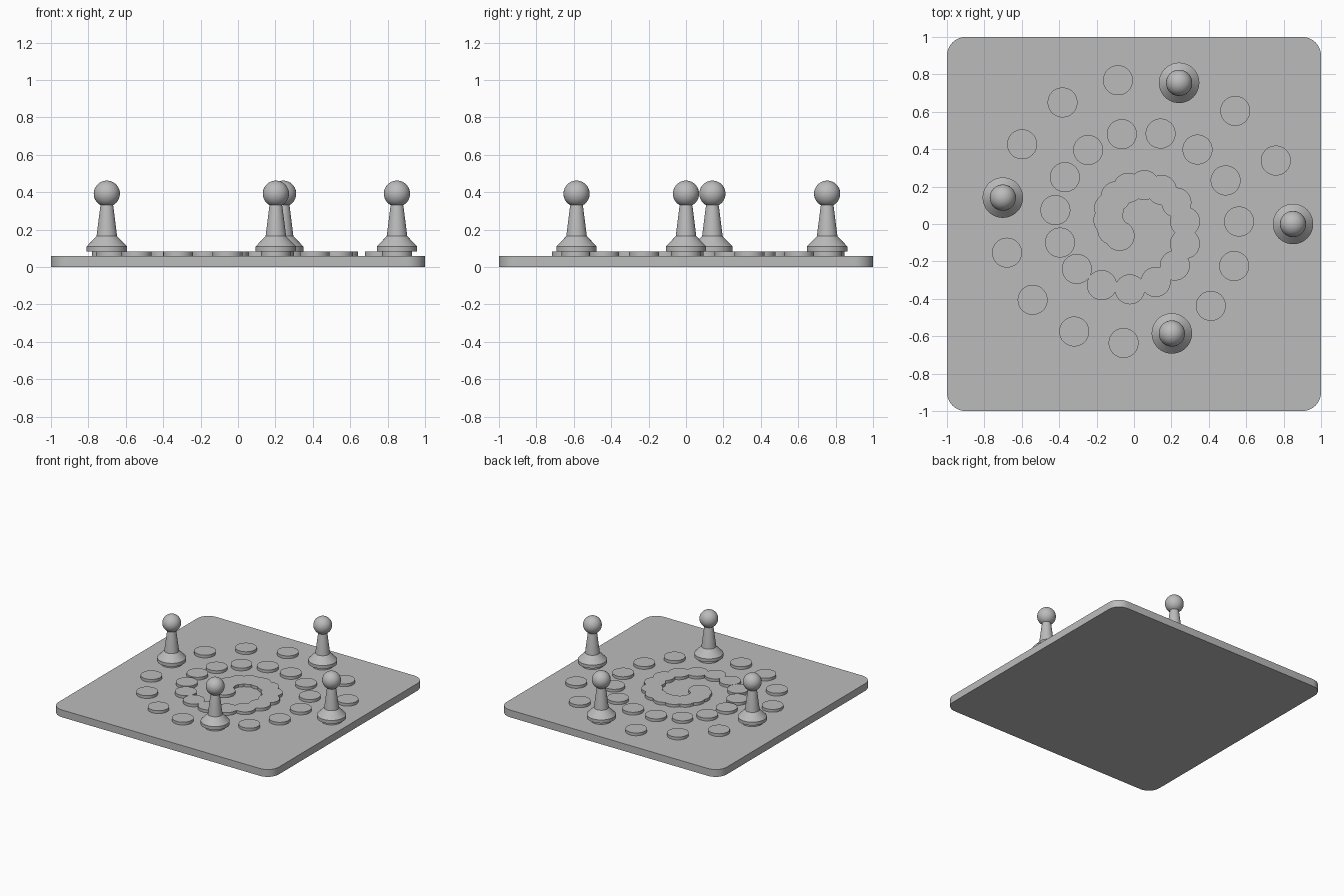
import bpy
import bmesh
import math

cube = bpy.data.objects.get("Cube")
if cube:
    bpy.data.objects.remove(cube, do_unlink=True)

BOARD_TOP = 0.06
DISC_TOP = 0.083
DISC_COUNT = 40
PAWN_SPACES = (0, 3, 7, 12)

grey = bpy.data.materials.new("plain grey")
grey.use_nodes = True
grey.diffuse_color = (0.5, 0.5, 0.5, 1)
grey.node_tree.nodes["Principled BSDF"].inputs["Base Color"].default_value = (0.5, 0.5, 0.5, 1)


def finish(obj, name):
    obj.name = name
    obj.data.materials.append(grey)
    bpy.ops.object.select_all(action="DESELECT")
    obj.select_set(True)
    bpy.context.view_layer.objects.active = obj
    bpy.ops.object.shade_smooth_by_angle(angle=math.radians(30))


def lathe(name, profile, location, sides=48):
    """Turn a (radius, height) profile into a closed solid."""
    bm = bmesh.new()
    rings = []
    for radius, height in profile:
        rings.append([bm.verts.new((radius * math.cos(math.tau * i / sides),
                                    radius * math.sin(math.tau * i / sides), height))
                      for i in range(sides)])
    for low, high in zip(rings, rings[1:]):
        for i in range(sides):
            j = (i + 1) % sides
            bm.faces.new((low[i], low[j], high[j], high[i]))
    bm.faces.new(rings[0][::-1])
    bm.faces.new(rings[-1])
    mesh = bpy.data.meshes.new(name)
    bm.to_mesh(mesh)
    bm.free()
    obj = bpy.data.objects.new(name, mesh)
    bpy.context.collection.objects.link(obj)
    obj.location = location
    finish(obj, name)


def spiral_point(index):
    radius = 0.85 - 0.75 * index / (DISC_COUNT - 1)
    angle = math.radians(24.09 * index)
    return radius * math.cos(angle), radius * math.sin(angle)


# Board with rounded corners
bm = bmesh.new()
bmesh.ops.create_cube(bm, size=2)
bmesh.ops.scale(bm, vec=(1, 1, BOARD_TOP / 2), verts=bm.verts)
bmesh.ops.translate(bm, vec=(0, 0, BOARD_TOP / 2), verts=bm.verts)
uprights = [e for e in bm.edges if abs(e.verts[0].co.z - e.verts[1].co.z) > 0.01]
bmesh.ops.bevel(bm, geom=uprights, offset=0.1, segments=10, profile=0.5, affect="EDGES")
mesh = bpy.data.meshes.new("board")
bm.to_mesh(mesh)
bm.free()
board = bpy.data.objects.new("board", mesh)
bpy.context.collection.objects.link(board)
finish(board, "board")

# Spiral track of round spaces
for n in range(DISC_COUNT):
    x, y = spiral_point(n)
    lathe(f"track_space_{n + 1}", [(0.08, BOARD_TOP - 0.01), (0.08, DISC_TOP)], (x, y, 0))

# Pawns: turned foot and body with a ball head
pawn_profile = [(0.108, 0), (0.108, 0.027), (0.055, 0.082), (0.035, 0.24), (0.03, 0.26)]
for n, space in enumerate(PAWN_SPACES, 1):
    x, y = spiral_point(space)
    lathe(f"pawn_body_{n}", pawn_profile, (x, y, DISC_TOP))
    bpy.ops.mesh.primitive_uv_sphere_add(segments=48, ring_count=24, radius=0.07,
                                         location=(x, y, 0.392))
    finish(bpy.context.object, f"pawn_head_{n}")
